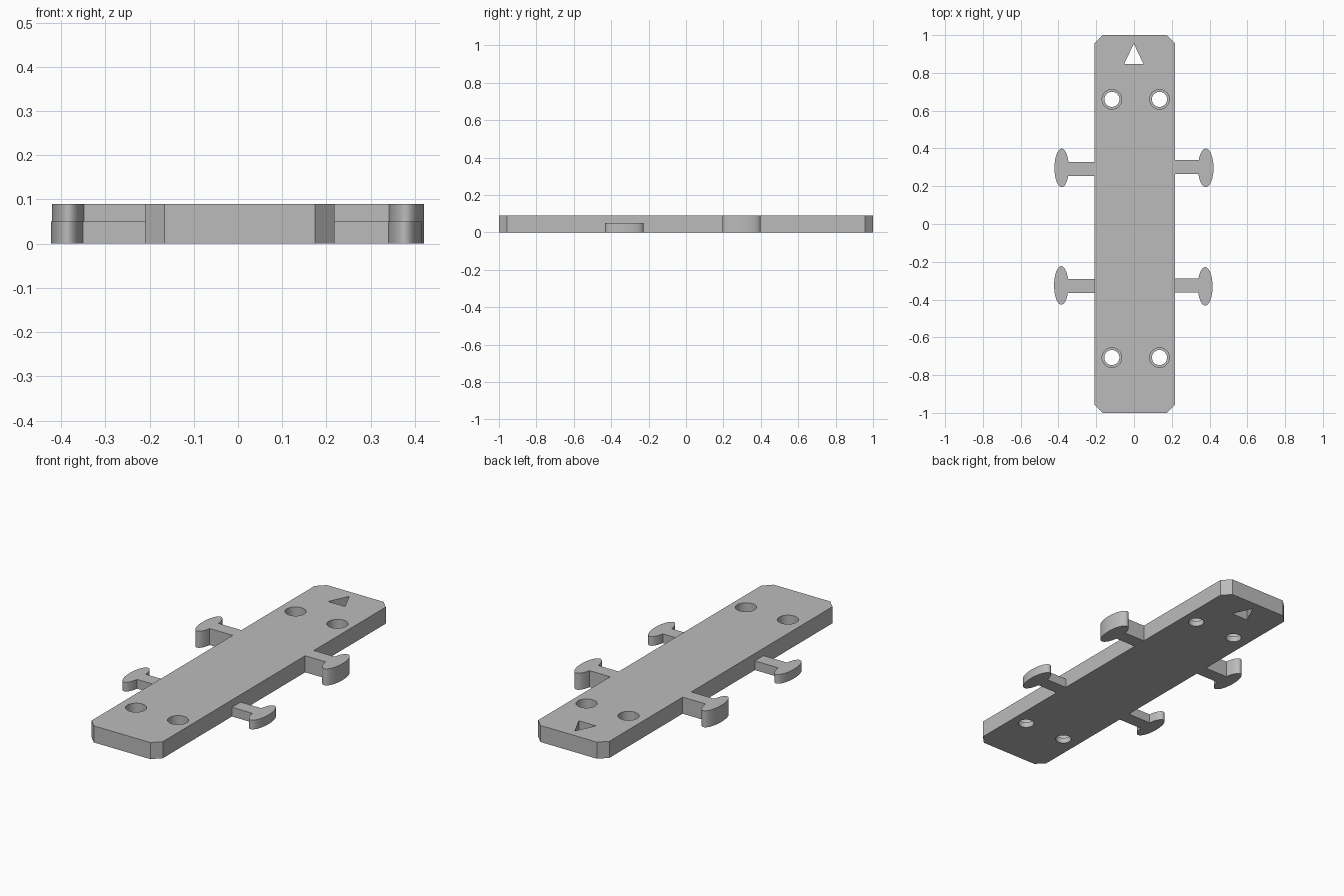
import bpy, bmesh
from math import radians, cos, sin, pi, asin

cube = bpy.data.objects.get("Cube")
if cube:
    bpy.data.objects.remove(cube, do_unlink=True)

# single grey plastic
grey = bpy.data.materials.new("grey plastic")
grey.use_nodes = True
color = (0.5, 0.5, 0.5, 1)
grey.diffuse_color = color
grey.node_tree.nodes["Principled BSDF"].inputs["Base Color"].default_value = color

HEIGHT = 0.09
LEFT_EDGE, RIGHT_EDGE = 0.218, -0.21


def prism(name, outline, z0, z1):
    """Extrude a closed xy outline from z0 to z1."""
    bm = bmesh.new()
    base = bm.faces.new([bm.verts.new((x, y, z0)) for x, y in outline])
    top = bmesh.ops.extrude_face_region(bm, geom=[base])["geom"]
    verts = [v for v in top if isinstance(v, bmesh.types.BMVert)]
    bmesh.ops.translate(bm, verts=verts, vec=(0, 0, z1 - z0))
    bmesh.ops.recalc_face_normals(bm, faces=bm.faces)
    mesh = bpy.data.meshes.new(name)
    bm.to_mesh(mesh)
    bm.free()
    mesh.materials.append(grey)
    obj = bpy.data.objects.new(name, mesh)
    bpy.context.collection.objects.link(obj)
    return obj


def circle(x, y, r, n=48):
    return [(x + r * cos(2 * pi * i / n), y + r * sin(2 * pi * i / n)) for i in range(n)]


def activate(obj):
    bpy.ops.object.select_all(action="DESELECT")
    obj.select_set(True)
    bpy.context.view_layer.objects.active = obj


def smooth(obj):
    activate(obj)
    bpy.ops.object.shade_smooth_by_angle(angle=radians(30))


def cut(target, cutter):
    mod = target.modifiers.new("cut", "BOOLEAN")
    mod.operation, mod.solver, mod.object = "DIFFERENCE", "EXACT", cutter
    activate(target)
    bpy.ops.object.modifier_apply(modifier=mod.name)
    bpy.data.objects.remove(cutter, do_unlink=True)


# long plate with clipped corners
c = 0.044
plate = prism("base_plate", [
    (RIGHT_EDGE + c, -1), (LEFT_EDGE - c, -1), (LEFT_EDGE, -1 + c), (LEFT_EDGE, 1 - c),
    (LEFT_EDGE - c, 1), (RIGHT_EDGE + c, 1), (RIGHT_EDGE, 1 - c), (RIGHT_EDGE, -1 + c)],
    0, HEIGHT)

# stepped screw holes
for x in (-0.117, 0.135):
    for y in (-0.707, 0.66):
        cut(plate, prism("hole_cutter", circle(x, y, 0.04), -0.05, HEIGHT + 0.05))
        cut(plate, prism("recess_cutter", circle(x, y, 0.052), 0.03, HEIGHT + 0.05))

# triangular direction mark
cut(plate, prism("arrow_cutter", [(-0.052, 0.847), (0.05, 0.847), (-0.001, 0.955)],
                 -0.05, HEIGHT + 0.05))
smooth(plate)


def connector(name, side, x, y, stem_y, rx, height):
    """Oval head on a straight stem, drawn as one outline."""
    ry, half, n = 0.102, 0.037, 40
    edge = LEFT_EDGE if side > 0 else RIGHT_EDGE
    # sweep the oval from the stem's lower side round to its upper side
    start = -pi + asin((y - stem_y + half) / ry)
    end = pi - asin((stem_y + half - y) / ry)
    angles = [start + (end - start) * i / n for i in range(n + 1)]
    outline = [(edge, stem_y - half)]
    outline += [(x + side * rx * cos(a), y + ry * sin(a)) for a in angles]
    outline.append((edge, stem_y + half))
    smooth(prism(name, outline, 0, height))


connector("rear_left_connector", 1, 0.38, 0.297, 0.302, 0.041, HEIGHT)
connector("rear_right_connector", -1, -0.383, 0.297, 0.292, 0.038, HEIGHT)
connector("front_left_connector", 1, 0.377, -0.33, -0.326, 0.039, 0.05)
connector("front_right_connector", -1, -0.385, -0.325, -0.328, 0.038, 0.05)
